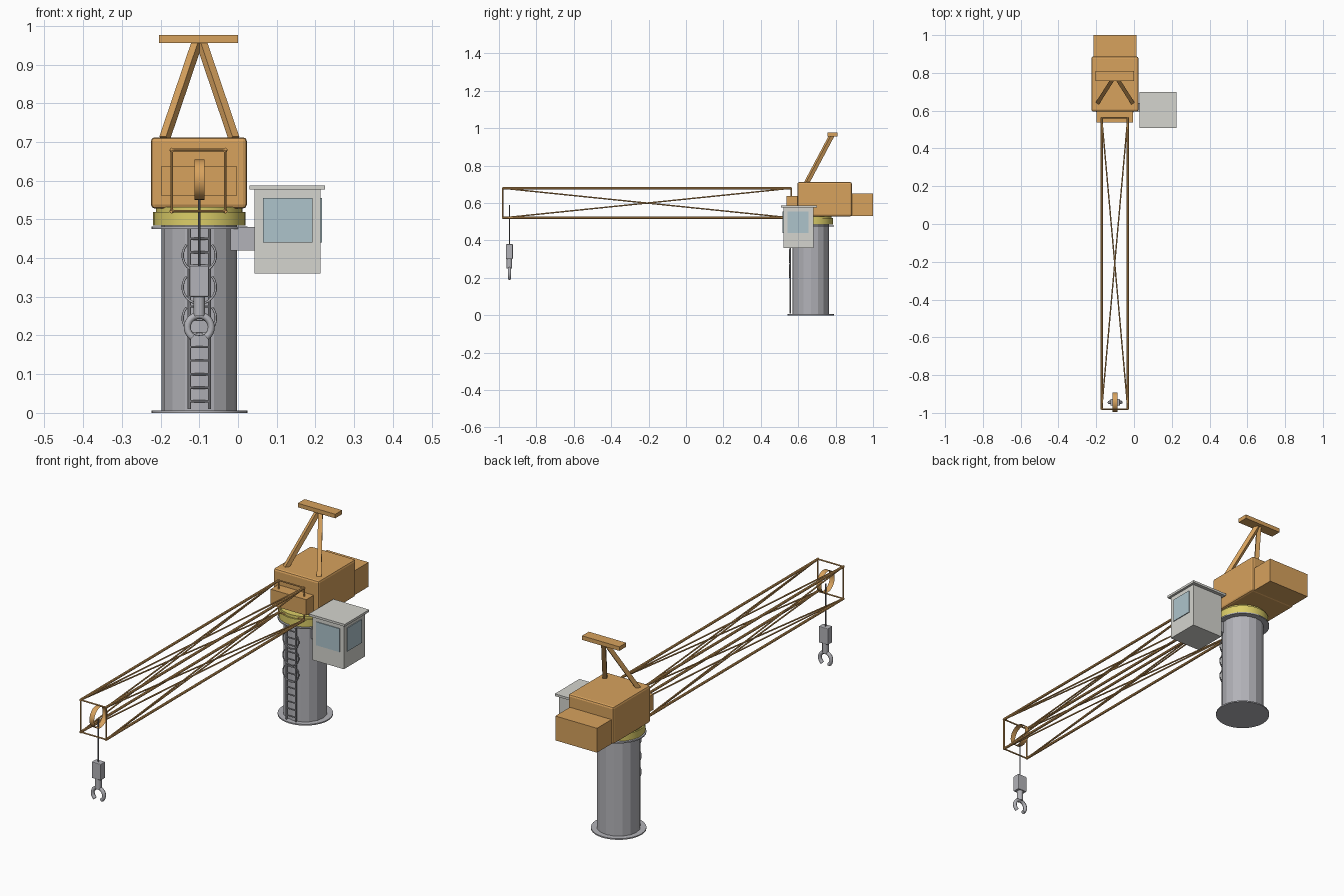
import bpy, bmesh, math
from mathutils import Vector

if "Cube" in bpy.data.objects:
    bpy.data.objects.remove(bpy.data.objects["Cube"])

CX, CY = -0.10, 0.667      # slewing axis


def material(name, rgb):
    m = bpy.data.materials.new(name)
    m.diffuse_color = (*rgb, 1)
    m.use_nodes = True
    m.node_tree.nodes["Principled BSDF"].inputs["Base Color"].default_value = m.diffuse_color
    return m


ORANGE = material("orange_paint", (0.68, 0.36, 0.11))
YELLOW = material("yellow_paint", (0.72, 0.62, 0.14))
WHITE = material("cabin_paint", (0.66, 0.66, 0.62))
GLASS = material("glass", (0.42, 0.55, 0.60))
STEEL = material("steel", (0.45, 0.45, 0.48))
DARK = material("dark_steel", (0.2, 0.2, 0.22))


def finish(bm, name, mat):
    me = bpy.data.meshes.new(name)
    bm.to_mesh(me)
    bm.free()
    ob = bpy.data.objects.new(name, me)
    bpy.context.collection.objects.link(ob)
    me.materials.append(mat)
    return ob


def box(name, lo, hi, mat, bevel=0):
    lo, hi = Vector(lo), Vector(hi)
    bm = bmesh.new()
    bmesh.ops.create_cube(bm, size=1)
    for v in bm.verts:
        v.co = (lo + hi) / 2 + v.co * (hi - lo)
    ob = finish(bm, name, mat)
    if bevel:
        mod = ob.modifiers.new("bevel", "BEVEL")
        mod.width, mod.segments = bevel, 2
    return ob


def add_rod(bm, a, b, r, sides=8, caps=True, spin=0):
    a, b = Vector(a), Vector(b)
    verts = bmesh.ops.create_cone(bm, cap_ends=caps, segments=sides, radius1=r,
                                  radius2=r, depth=(b - a).length)["verts"]
    rot = (b - a).to_track_quat("Z", "Y").to_matrix()
    c, s = math.cos(spin), math.sin(spin)
    for v in verts:
        x, y, z = v.co
        v.co = rot @ Vector((x * c - y * s, x * s + y * c, z)) + (a + b) / 2


def rods(name, segs, r, mat, sides=8, caps=True, spin=0):
    bm = bmesh.new()
    for a, b in segs:
        add_rod(bm, a, b, r, sides, caps, spin)
    return finish(bm, name, mat)


def disc(name, r, z0, z1, mat, sides=32):
    return rods(name, [((CX, CY, z0), (CX, CY, z1))], r, mat, sides)


def arc(name, centre, radius, thick, a0, a1, mat, n=16):
    """Round bar bent to an arc in the xz plane."""
    cu = bpy.data.curves.new(name, "CURVE")
    cu.dimensions = "3D"
    cu.bevel_depth, cu.bevel_resolution, cu.use_fill_caps = thick, 2, True
    sp = cu.splines.new("POLY")
    sp.points.add(n)
    for i, p in enumerate(sp.points):
        t = math.radians(a0 + (a1 - a0) * i / n)
        p.co = (centre[0] + radius * math.cos(t), centre[1],
                centre[2] + radius * math.sin(t), 1)
    ob = bpy.data.objects.new(name, cu)
    bpy.context.collection.objects.link(ob)
    cu.materials.append(mat)
    return ob


# Pedestal and slewing ring
disc("base_flange", 0.124, 0, 0.006, STEEL)
disc("pedestal_column", 0.098, 0.004, 0.485, STEEL, 16)
disc("top_flange", 0.124, 0.475, 0.481, STEEL)
disc("slewing_ring", 0.119, 0.484, 0.519, YELLOW)
disc("slewing_ring_lip", 0.112, 0.517, 0.532, YELLOW)

# Ladder with safety hoops
LY = 0.557
rods("ladder_rails", [((CX + s * 0.026, LY, 0.01), (CX + s * 0.026, LY, 0.475))
                      for s in (-1, 1)], 0.004, STEEL)
rods("ladder_rungs", [((CX - 0.026, LY, 0.03 + i * 0.035), (CX + 0.026, LY, 0.03 + i * 0.035))
                      for i in range(13)], 0.0028, STEEL)
for i, z in enumerate((0.245, 0.325, 0.407)):
    arc(f"ladder_hoop_{i + 1}", (CX, LY - 0.003, z), 0.043, 0.003, 140, 400, STEEL)

# Machinery house, counterweight and boom foot
box("machinery_house", (-0.225, 0.595, 0.528), (0.023, 0.887, 0.712), ORANGE, 0.01)
box("counterweight", (-0.215, 0.88, 0.53), (0.012, 1.0, 0.65), ORANGE)
box("boom_foot", (-0.198, 0.537, 0.56), (-0.004, 0.60, 0.638), ORANGE)

# A-frame mast
rods("mast_legs", [((CX + s * 0.09, 0.645, 0.708), (CX + s * 0.004, 0.78, 0.962))
                   for s in (-1, 1)], 0.0145, ORANGE, 4, True, math.pi / 4)
box("mast_head", (-0.204, 0.757, 0.956), (0.0, 0.81, 0.976), ORANGE)

# Lattice boom: chords, end frames and one long cross per face
Y0, Y1 = -0.98, 0.563
corners = [(-0.171, 0.521), (-0.033, 0.521), (-0.033, 0.679), (-0.171, 0.679)]


def at(c, y):
    return (c[0], y, c[1])


pairs = [(corners[i], corners[(i + 1) % 4]) for i in range(4)]
rods("boom_chords", [(at(c, Y0 - 0.002), at(c, Y1)) for c in corners], 0.0062, ORANGE)
rods("boom_end_frames", [(at(a, y), at(b, y)) for a, b in pairs for y in (Y0, Y1)],
     0.0036, ORANGE)
rods("boom_diagonals", [(at(p, Y0), at(q, Y1)) for a, b in pairs for p, q in ((a, b), (b, a))],
     0.0036, ORANGE)

# Tip sheave (open band), hoist rope and hook block
HY = -0.944
rods("tip_sheave", [((CX - 0.013, HY, 0.602), (CX + 0.013, HY, 0.602))], 0.052,
     ORANGE, 24, False)
rods("hoist_rope", [((CX, HY, 0.37), (CX, HY, 0.59))], 0.003, DARK)
box("hook_block", (CX - 0.025, HY - 0.018, 0.30), (CX + 0.025, HY + 0.018, 0.38), STEEL, 0.003)
rods("hook_shank", [((CX, HY, 0.25), (CX, HY, 0.302))], 0.015, STEEL, 12)
arc("hook", (CX, HY, 0.221), 0.031, 0.009, -55, 235, STEEL, 20)

# Operator cabin
box("cabin_body", (0.043, 0.52, 0.36), (0.213, 0.683, 0.578), WHITE)
box("cabin_roof", (0.030, 0.509, 0.577), (0.225, 0.70, 0.588), WHITE)
box("cabin_front_window", (0.065, 0.516, 0.44), (0.192, 0.522, 0.555), GLASS)
box("cabin_side_window", (0.211, 0.543, 0.44), (0.217, 0.655, 0.555), GLASS)
box("cabin_bracket", (-0.02, 0.595, 0.42), (0.046, 0.64, 0.48), STEEL)

# Smooth the round parts, keeping edges sharp
for ob in list(bpy.context.scene.objects):
    if ob.type == "MESH" and ob.name.startswith(("base_", "top_", "slewing", "tip_", "hook_shank")):
        bpy.ops.object.select_all(action="DESELECT")
        ob.select_set(True)
        bpy.context.view_layer.objects.active = ob
        bpy.ops.object.shade_smooth_by_angle(angle=math.radians(35))
